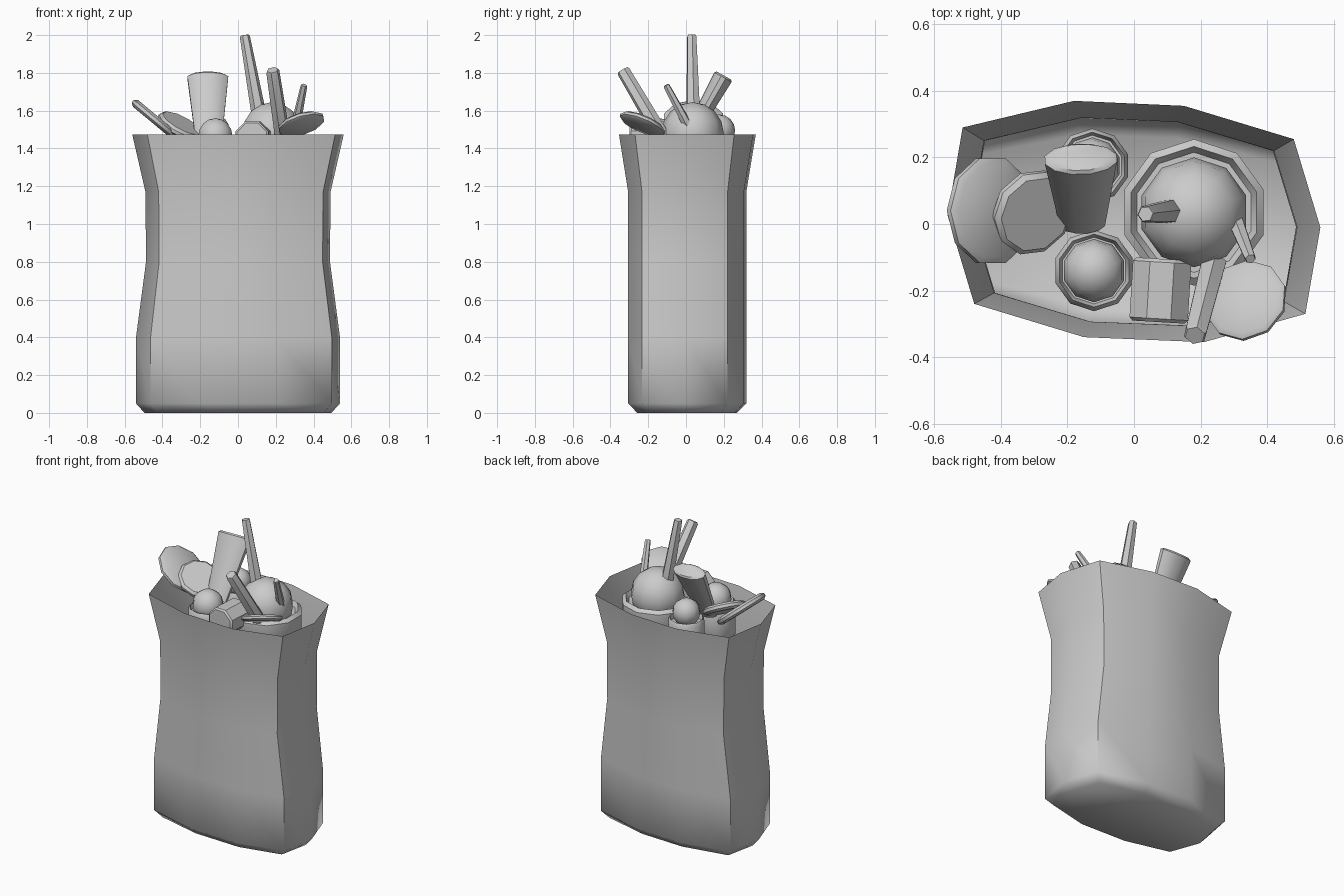
import bpy, bmesh, math
from mathutils import Vector, Matrix

if "Cube" in bpy.data.objects:
    bpy.data.objects.remove(bpy.data.objects["Cube"])


def make(name, bm, angle=40):
    """Turn a bmesh into a named, smooth-shaded object."""
    bmesh.ops.recalc_face_normals(bm, faces=bm.faces)
    me = bpy.data.meshes.new(name)
    bm.to_mesh(me)
    bm.free()
    ob = bpy.data.objects.new(name, me)
    bpy.context.collection.objects.link(ob)
    bpy.ops.object.select_all(action='DESELECT')
    ob.select_set(True)
    bpy.context.view_layer.objects.active = ob
    bpy.ops.object.shade_smooth_by_angle(angle=math.radians(angle))
    return ob


def skin(name, rings, cap_top=True, matrix=None, angle=40):
    """Bridge a stack of vertex rings and cap the ends."""
    bm = bmesh.new()
    loops = [[bm.verts.new(p) for p in r] for r in rings]
    n = len(rings[0])
    for a, b in zip(loops, loops[1:]):
        for i in range(n):
            j = (i + 1) % n
            bm.faces.new((a[i], a[j], b[j], b[i]))
    bm.faces.new(loops[0][::-1])
    if cap_top:
        bm.faces.new(loops[-1])
    if matrix:
        bm.transform(matrix)
    return make(name, bm, angle)


def lathe(name, profile, sides, matrix, squash=1.0, angle=40):
    """Revolve (radius, height) points; squash flattens the section in y."""
    step = 2 * math.pi / sides
    rings = [[(r * math.cos((i + .5) * step), squash * r * math.sin((i + .5) * step), h)
              for i in range(sides)] for r, h in profile]
    return skin(name, rings, True, matrix, angle)


def aim(pos, direction):
    return Matrix.Translation(pos) @ Vector(direction).to_track_quat('Z', 'Y').to_matrix().to_4x4()


def stick(name, base, tip, r0, r1, sides=6, squash=1.0):
    d = Vector(tip) - Vector(base)
    L = d.length
    return lathe(name, [(r0, 0), (r1, L - .01), (r1 * .85, L)], sides, aim(base, d), squash)


def disc(name, pos, normal, r, t=.045):
    return lathe(name, [(r * .88, -t / 2), (r, -t / 5), (r, t / 5), (r * .88, t / 2)],
                 10, aim(pos, normal))


def domed_jar(name, x, y, rim_z, r, dome_r, dome_z):
    """Short jar with a ball resting in its mouth."""
    lathe(name, [(r * .8, -.25), (r, -.2), (r, -.02), (r * .9, 0), (r * .82, -.03)],
          10, Matrix.Translation((x, y, rim_z)))
    bm = bmesh.new()
    bmesh.ops.create_uvsphere(bm, u_segments=10, v_segments=8, radius=dome_r,
                              matrix=Matrix.Translation((x, y, dome_z)))
    make(name + "_ball", bm, 60)


# Sack: ten-sided outline scaled up through its height, open at the top
outline = [(-.515, .29), (-.18, .37), (.15, .355), (.48, .255), (.56, -.01),
           (.515, -.27), (.21, -.355), (-.15, -.34), (-.48, -.24), (-.56, .025)]
levels = [(0, .495, .265), (.05, .54, .315), (.4, .54, .315), (.8, .487, .315),
          (1.17, .49, .315), (1.475, .56, .365)]
skin("sack", [[(x * hx / .56, y * hy / .365, z) for x, y in outline]
              for z, hx, hy in levels], cap_top=False, angle=50)

# Round jars with balls
domed_jar("large_jar", .18, .035, 1.46, .22, .165, 1.48)
domed_jar("front_jar", -.12, -.14, 1.45, .122, .095, 1.465)
domed_jar("back_jar", -.125, .175, 1.46, .112, .085, 1.495)

# Short can lying front to back
lathe("lying_can", [(.085, 0), (.095, .01), (.095, .18), (.085, .19)], 8,
      aim((.085, -.105, 1.455), (-.06, -1, 0)))

# Discs leaning on the rim
disc("left_disc", (-.43, .04, 1.545), (.64, 0, .77), .165)
disc("inner_disc", (-.305, .035, 1.515), (.45, -.3, .85), .132)
disc("front_disc", (.335, -.23, 1.53), (-.3, .42, 1), .128, .035)

# Flattened tube, wide at the top
stick("flat_tube", (-.155, 0, 1.43), (-.16, .2, 1.785), .07, .112, 12, .48)

# Sticks poking out
stick("tall_stick", (.125, .04, 1.5), (.035, .03, 2.0), .042, .027)
stick("front_stick", (.238, -.12, 1.45), (.183, -.335, 1.815), .042, .036)
stick("small_stick", (.305, .01, 1.52), (.35, -.105, 1.735), .026, .018)
